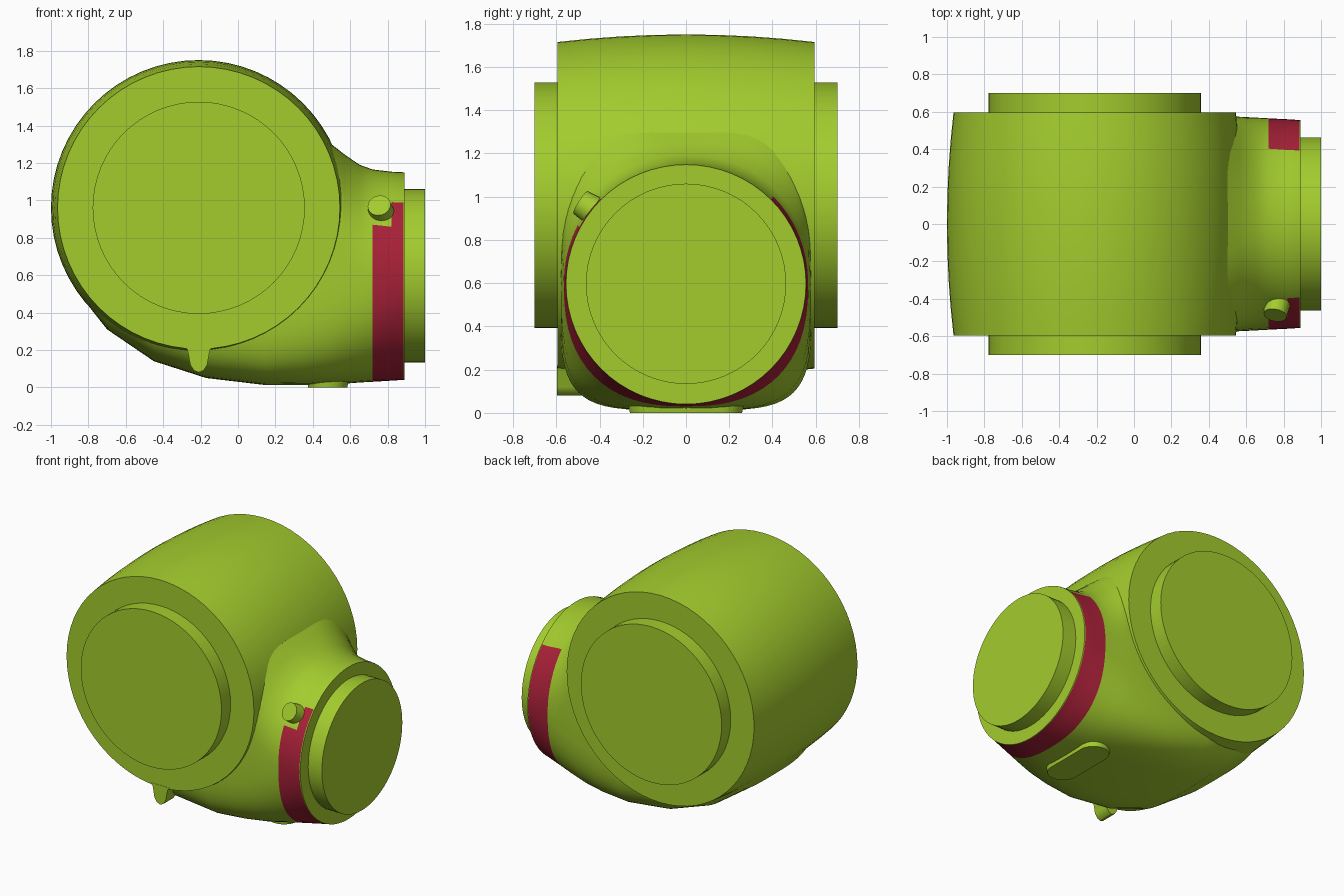
import bpy, bmesh, math
from mathutils import Vector

cube = bpy.data.objects.get("Cube")
if cube:
    bpy.data.objects.remove(cube, do_unlink=True)


def make_material(name, rgb):
    mat = bpy.data.materials.new(name)
    mat.use_nodes = True
    mat.diffuse_color = (*rgb, 1)
    mat.node_tree.nodes["Principled BSDF"].inputs["Base Color"].default_value = (*rgb, 1)
    return mat


green = make_material("lime green", (0.366, 0.604, 0.027))
red = make_material("crimson", (0.402, 0.015, 0.040))


def loft(name, rings, mats=(green,), angle=30):
    """Skin a list of closed rings and cap both ends."""
    bm = bmesh.new()
    loops = [[bm.verts.new(p) for p in ring] for ring in rings]
    n = len(loops[0])
    for a, b in zip(loops, loops[1:]):
        for i in range(n):
            j = (i + 1) % n
            bm.faces.new((a[i], a[j], b[j], b[i]))
    bm.faces.new(loops[0][::-1])
    bm.faces.new(loops[-1])
    bmesh.ops.recalc_face_normals(bm, faces=bm.faces[:])
    mesh = bpy.data.meshes.new(name)
    bm.to_mesh(mesh)
    bm.free()
    obj = bpy.data.objects.new(name, mesh)
    bpy.context.collection.objects.link(obj)
    for m in mats:
        mesh.materials.append(m)
    bpy.ops.object.select_all(action='DESELECT')
    obj.select_set(True)
    bpy.context.view_layer.objects.active = obj
    bpy.ops.object.shade_smooth_by_angle(angle=math.radians(angle))
    return obj


def turned(name, origin, axis, profile, sides=64):
    """Solid of revolution; profile holds (distance along axis, radius)."""
    origin, axis = Vector(origin), Vector(axis).normalized()
    u = axis.orthogonal().normalized()
    v = axis.cross(u)
    rings = []
    for d, r in profile:
        rings.append([origin + axis * d + r * (u * math.cos(2 * math.pi * i / sides)
                      + v * math.sin(2 * math.pi * i / sides)) for i in range(sides)])
    return loft(name, rings)


# Main barrel lying along y, slightly bulged in the middle
CX, CZ = -0.21, 0.96
barrel = [(y, 0.755 + 0.035 * (1 - (y / 0.595) ** 2))
          for y in (-0.595, -0.45, -0.3, -0.15, 0, 0.15, 0.3, 0.45, 0.595)]
turned("barrel", (CX, 0, CZ), (0, 1, 0), barrel)

# Raised round end caps of the barrel
for side, label in ((-1, "front"), (1, "back")):
    turned(label + "_end_cap", (CX, 0, CZ), (0, side, 0), [(0.5, 0.567), (0.70, 0.567)])


# Neck: rounded-square sections under the barrel morphing into a round outlet
def section(x, half_y, mid, bottom, top, n_low, n_high, sides=64):
    ring = []
    for i in range(sides):
        t = 2 * math.pi * i / sides
        c, s = math.cos(t), math.sin(t)
        n = n_high if s > 0 else n_low
        h = top - mid if s > 0 else mid - bottom
        y = half_y * math.copysign(abs(c) ** (2 / n), c)
        z = mid + h * math.copysign(abs(s) ** (2 / n), s)
        ring.append((x, y, z))
    return ring


sections = [  # x, half width, middle, bottom, top, lower and upper squareness
    (0.890, 0.555, 0.597, 0.040, 1.148, 2.0, 2.0),
    (0.884, 0.556, 0.597, 0.040, 1.150, 2.0, 2.0),
    (0.820, 0.560, 0.597, 0.036, 1.153, 2.15, 2.0),
    (0.720, 0.565, 0.597, 0.030, 1.165, 2.45, 2.05),
    (0.650, 0.569, 0.597, 0.026, 1.190, 2.7, 2.2),
    (0.570, 0.573, 0.597, 0.020, 1.245, 3.0, 2.7),
    (0.500, 0.577, 0.597, 0.016, 1.300, 3.3, 3.6),
    (0.350, 0.580, 0.600, 0.012, 1.300, 3.9, 3.6),
    (0.150, 0.582, 0.600, 0.012, 1.200, 4.5, 3.0),
    (-0.17, 0.582, 0.620, 0.050, 1.200, 4.5, 3.0),
    (-0.45, 0.570, 0.650, 0.140, 1.200, 4.0, 3.0),
    (-0.70, 0.530, 0.750, 0.310, 1.100, 3.5, 2.0),
    (-0.85, 0.450, 0.850, 0.500, 1.000, 3.0, 2.0),
]
neck = loft("neck", [section(*s) for s in sections], (green, red))

# Red band around the outlet, open at the top and notched by the boss
for face in neck.data.polygons:
    c = face.center
    if 0.72 < c.x < 0.884:
        limit = 0.87 if c.y < 0 and c.x < 0.82 else 1.0
        if c.z < limit:
            face.material_index = 1

# Raised disc closing the outlet
turned("outlet_cap", (0, 0, 0.597), (1, 0, 0), [(0.8, 0.463), (1.0, 0.463)])

# Small angled boss on the front of the neck
boss_axis = Vector((-0.15, -0.8, 0.5)).normalized()
boss_tip = Vector((0.757, -0.475, 0.965))
turned("boss", boss_tip, boss_axis, [(-0.2, 0.085), (-0.05, 0.068), (0.015, 0.062)], 32)

# Oblong foot under the neck
foot = []
for z, r in ((0, 0.105), (0.05, 0.115), (0.1, 0.115)):
    ring = []
    for i in range(32):
        t = 2 * math.pi * (i + 0.5) / 32
        ring.append((0.48 + r * math.cos(t),
                     math.copysign(0.155, math.sin(t)) + r * math.sin(t), z))
    foot.append(ring)
loft("foot", foot)

# Rounded pointer tab below the front rim of the barrel
outline = [(-0.285, 0.22), (-0.27, 0.20), (-0.255, 0.12), (-0.235, 0.09), (-0.21, 0.08),
           (-0.185, 0.09), (-0.165, 0.12), (-0.15, 0.20), (-0.135, 0.22)]
loft("pointer_tab", [[(x, y, z) for x, z in outline] for y in (-0.597, -0.48)], angle=40)
